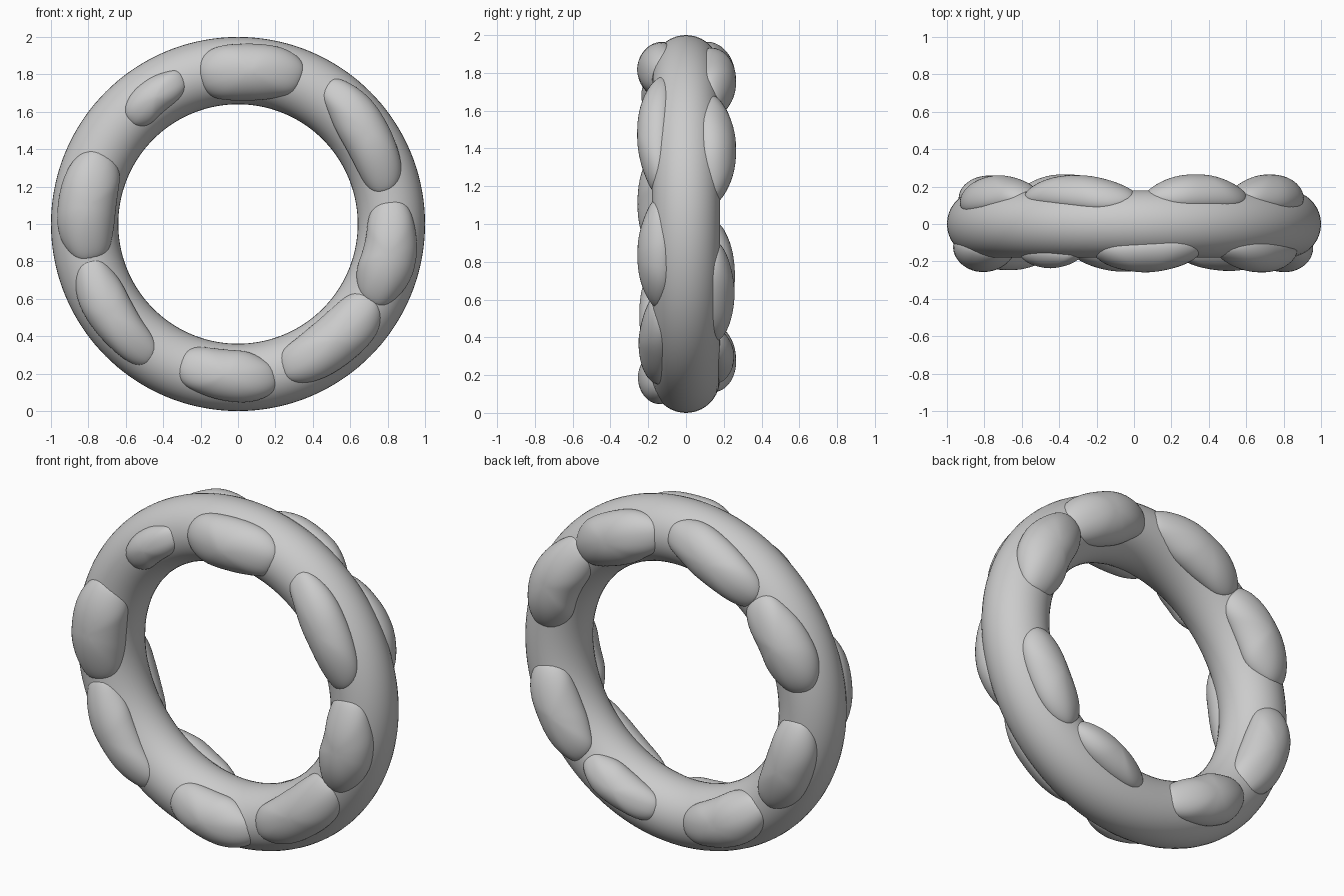
import bpy, bmesh
from math import sin, cos, pi, radians, copysign

if "Cube" in bpy.data.objects:
    bpy.data.objects.remove(bpy.data.objects["Cube"])

MAJOR, MINOR = 0.82, 0.18

# Main ring, standing upright
bpy.ops.mesh.primitive_torus_add(major_radius=MAJOR, minor_radius=MINOR,
                                 major_segments=144, minor_segments=40,
                                 location=(0, 0, 1), rotation=(pi / 2, 0, 0))
ring = bpy.context.object
ring.name = "ring"
bpy.ops.object.shade_smooth()


def ring_point(theta, phi, h, side):
    """Point on the tube: theta round the ring, phi across its face, h above it."""
    r = MINOR + h
    rad = MAJOR + r * sin(phi)
    return (rad * cos(theta), side * r * cos(phi), 1 + rad * sin(theta))


def power(v, e):
    return copysign(abs(v) ** e, v)


def raised_patch(name, side, centre, half, phi0, phiw, skew, height, seed):
    """Rounded lump that follows the curved face of the ring."""
    rings, segs = 16, 56
    bm = bmesh.new()
    t0, tw = radians(centre), radians(half)

    def vert(rho, a):
        wob = 1 + 0.05 * sin(3 * a + seed) + 0.03 * sin(5 * a + 2.3 * seed)
        u = rho * power(cos(a), 0.78) * (1 + 0.02 * sin(2 * a + seed))
        v = rho * power(sin(a), 0.78) * wob
        h = height * (1 - rho ** 2) ** 0.8 - 0.003
        h *= 1 + 0.10 * sin(2.5 * u + seed) * rho
        return bm.verts.new(ring_point(t0 + tw * u, phi0 + skew * u + phiw * v, h, side))

    top = vert(0, 0)
    prev = None
    for i in range(1, rings + 1):
        rho = sin(i / rings * pi / 2)
        cur = [vert(rho, 2 * pi * j / segs) for j in range(segs)]
        for j in range(segs):
            k = (j + 1) % segs
            if prev is None:
                bm.faces.new((top, cur[j], cur[k]))
            else:
                bm.faces.new((prev[j], cur[j], cur[k], prev[k]))
        prev = cur
    if side < 0:
        flip = False
    else:
        flip = True
    # theta x phi orientation is mirrored between the two faces
    bm.normal_update()
    if (top.normal.y * side < 0):
        bmesh.ops.reverse_faces(bm, faces=bm.faces[:])
    mesh = bpy.data.meshes.new(name)
    bm.to_mesh(mesh)
    bm.free()
    for p in mesh.polygons:
        p.use_smooth = True
    obj = bpy.data.objects.new(name, mesh)
    bpy.context.collection.objects.link(obj)


# centre angle, half angle, offset across, half width across, skew, height
FRONT = [
    (85.5, 19, 0.00, 0.98, -0.15, 0.082),
    (35, 22, 0.12, 0.78, 0.22, 0.082),
    (-11, 19, 0.00, 0.90, 0.00, 0.080),
    (-51, 22, -0.08, 0.88, 0.00, 0.075),
    (-94.5, 18, -0.05, 0.85, 0.12, 0.078),
    (-144.5, 21, 0.08, 0.76, 0.10, 0.070),
    (173, 20, -0.08, 1.00, 0.00, 0.080),
    (123.5, 13, -0.05, 0.56, -0.10, 0.060),
]
BACK = [
    (66, 18.5, 0.05, 0.92, 0.00, 0.088),
    (29, 20, 0.05, 0.92, 0.10, 0.088),
    (-27, 20, -0.15, 0.82, 0.00, 0.082),
    (-66, 18, -0.30, 0.62, 0.00, 0.085),
    (-117, 19, -0.10, 0.85, 0.00, 0.088),
    (-160, 20, 0.00, 0.85, 0.00, 0.082),
    (150, 19, 0.15, 0.92, 0.10, 0.085),
    (111, 20.5, 0.15, 0.85, -0.15, 0.085),
]

# Lumps on both faces of the ring
for label, side, table in (("front", -1, FRONT), ("back", 1, BACK)):
    for n, row in enumerate(table):
        raised_patch(f"{label}_patch_{n + 1}", side, *row, seed=1.7 * n + side)
